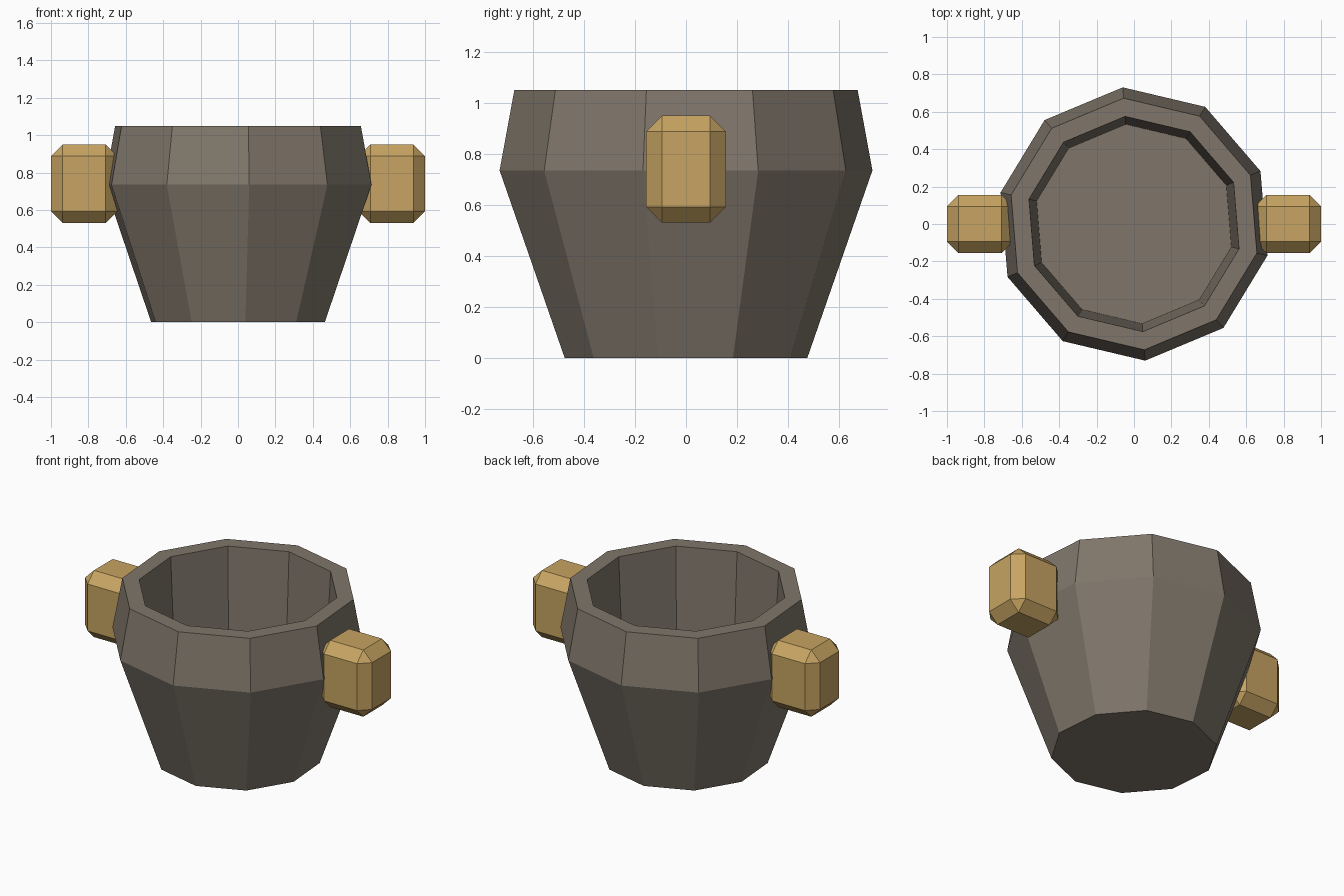
import bpy, bmesh, math

if "Cube" in bpy.data.objects:
    bpy.data.objects.remove(bpy.data.objects["Cube"])

SIDES = 10
TURN = math.radians(94.7)


def material(name, color):
    m = bpy.data.materials.new(name)
    m.diffuse_color = (*color, 1)
    m.use_nodes = True
    m.node_tree.nodes["Principled BSDF"].inputs["Base Color"].default_value = m.diffuse_color
    return m


def add_object(name, bm, mat):
    bmesh.ops.recalc_face_normals(bm, faces=bm.faces)
    mesh = bpy.data.meshes.new(name)
    bm.to_mesh(mesh)
    bm.free()
    mesh.materials.append(mat)
    ob = bpy.data.objects.new(name, mesh)
    bpy.context.collection.objects.link(ob)
    return ob


stone = material("warm grey", (0.215, 0.183, 0.146))
gold = material("dull gold", (0.57, 0.37, 0.122))

# Pot: faceted rings from the base, over the shoulder and rim, down to the inner floor
profile = [(0.477, 0), (0.733, 0.735), (0.675, 1.05), (0.577, 1.05), (0.535, 0.24)]
bm = bmesh.new()
rings = []
for r, z in profile:
    angles = [TURN + math.tau * i / SIDES for i in range(SIDES)]
    rings.append([bm.verts.new((r * math.cos(a), r * math.sin(a), z)) for a in angles])
for low, high in zip(rings, rings[1:]):
    for i in range(SIDES):
        j = (i + 1) % SIDES
        bm.faces.new((low[i], low[j], high[j], high[i]))
bm.faces.new(rings[0])
bm.faces.new(rings[-1])
add_object("pot", bm, stone)

# Handles: chamfered blocks on either side
for side, x in (("left", -0.8225), ("right", 0.8225)):
    bm = bmesh.new()
    bmesh.ops.create_cube(bm, size=1)
    bmesh.ops.scale(bm, vec=(0.355, 0.312, 0.42), verts=bm.verts)
    bmesh.ops.translate(bm, vec=(x, 0, 0.74), verts=bm.verts)
    handle = add_object(side + "_handle", bm, gold)
    bevel = handle.modifiers.new("chamfer", 'BEVEL')
    bevel.width = 0.0625
    bevel.segments = 1
